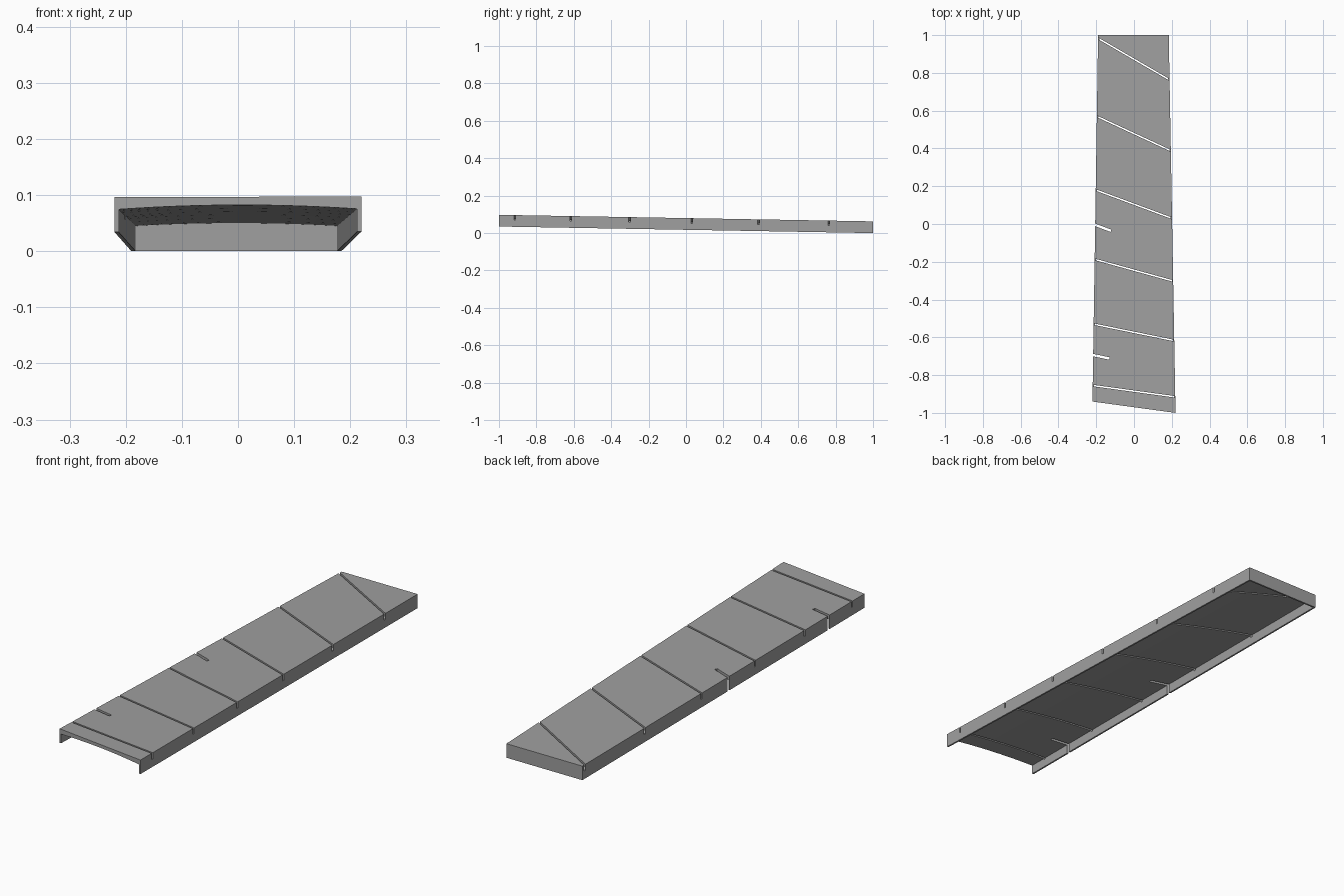
import bpy, bmesh, math

if "Cube" in bpy.data.objects:
    bpy.data.objects.remove(bpy.data.objects["Cube"])

SLOPE = 0.0175


def top_z(y):
    return 0.08 - SLOPE * y


def left_x(y):
    return -0.22 + 0.03 * (y + 0.94) / 1.94


def right_x(y):
    return 0.22 - 0.036 * (y + 1) / 2


def loft(name, ring_a, ring_b):
    """Closed solid between two matching rings of points."""
    bm = bmesh.new()
    a = [bm.verts.new(p) for p in ring_a]
    b = [bm.verts.new(p) for p in ring_b]
    n = len(a)
    bm.faces.new(a)
    bm.faces.new(b[::-1])
    for i in range(n):
        bm.faces.new((a[i], b[i], b[(i + 1) % n], a[(i + 1) % n]))
    bmesh.ops.recalc_face_normals(bm, faces=bm.faces)
    mesh = bpy.data.meshes.new(name)
    bm.to_mesh(mesh)
    bm.free()
    obj = bpy.data.objects.new(name, mesh)
    bpy.context.collection.objects.link(obj)
    return obj


def cut(target, cutter):
    """Subtract the cutter and discard it."""
    cutter.hide_render = True
    mod = target.modifiers.new("cut", 'BOOLEAN')
    mod.operation = 'DIFFERENCE'
    mod.solver = 'EXACT'
    mod.object = cutter
    bpy.context.view_layer.objects.active = target
    bpy.ops.object.modifier_apply(modifier=mod.name)
    bpy.data.objects.remove(cutter)


def slit(p, q, width, depth):
    """Slanted upright cutter running from p to q in plan."""
    dx, dy = q[0] - p[0], q[1] - p[1]
    length = math.hypot(dx, dy)
    nx, ny = -dy / length * width / 2, dx / length * width / 2

    def ring(x, y):
        z = top_z(y)
        return [(x - nx, y - ny, z - depth), (x + nx, y + ny, z - depth),
                (x + nx, y + ny, z + 0.03), (x - nx, y - ny, z + 0.03)]
    return loft("slit_cutter", ring(*p), ring(*q))


# Tapered, sloping outer body with a skewed front edge
def side(x_of, y):
    return (x_of(y), y, top_z(y)), (x_of(y), y, top_z(y) - 0.0625)


lf, lb = side(left_x, -0.94), side(left_x, 1)
rf, rb = side(right_x, -1), side(right_x, 1)
cover = loft("slotted_cover", [lf[0], rf[0], rf[1], lf[1]],
             [lb[0], rb[0], rb[1], lb[1]])


# Hollow underside with a shallow arched ceiling, open at the front
def cavity_ring(y, edge, crown, wall=0.0075, steps=16):
    x0, x1 = left_x(y) + wall, right_x(y) - wall
    pts = [(x1, y, top_z(y) - 0.12), (x0, y, top_z(y) - 0.12)]
    for i in range(steps + 1):
        t = i / steps
        drop = edge + (crown - edge) * (1 - (2 * t - 1) ** 2)
        pts.append((x0 + (x1 - x0) * t, y, top_z(y) - drop))
    return pts


cut(cover, loft("cavity_cutter", cavity_ring(-1.1, 0.0222, 0.0147),
                cavity_ring(0.992, 0.0175, 0.0125)))

# Narrow slanted slits across the top and into both flanges
for yl, yr in [(0.983, 0.763), (0.57, 0.388), (0.18, 0.03),
               (-0.187, -0.302), (-0.53, -0.617), (-0.855, -0.915)]:
    xl, xr = left_x(yl), right_x(yr)
    k = 0.02 / (xr - xl)
    dy = (yr - yl) * k
    cut(cover, slit((xl - 0.02, yl - dy), (xr + 0.02, yr + dy), 0.008, 0.027))

# Two short wide notches through the whole left flange
for p, q in [((-0.25, 0.012), (-0.122, -0.036)),
             ((-0.25, -0.687), (-0.13, -0.712))]:
    cut(cover, slit(p, q, 0.013, 0.1))

# Plain grey finish
grey = bpy.data.materials.new("mid_grey")
grey.diffuse_color = (0.35, 0.35, 0.35, 1)
grey.use_nodes = True
grey.node_tree.nodes["Principled BSDF"].inputs["Base Color"].default_value = grey.diffuse_color
cover.data.materials.clear()
cover.data.materials.append(grey)
for poly in cover.data.polygons:
    poly.material_index = 0
    poly.use_smooth = False
